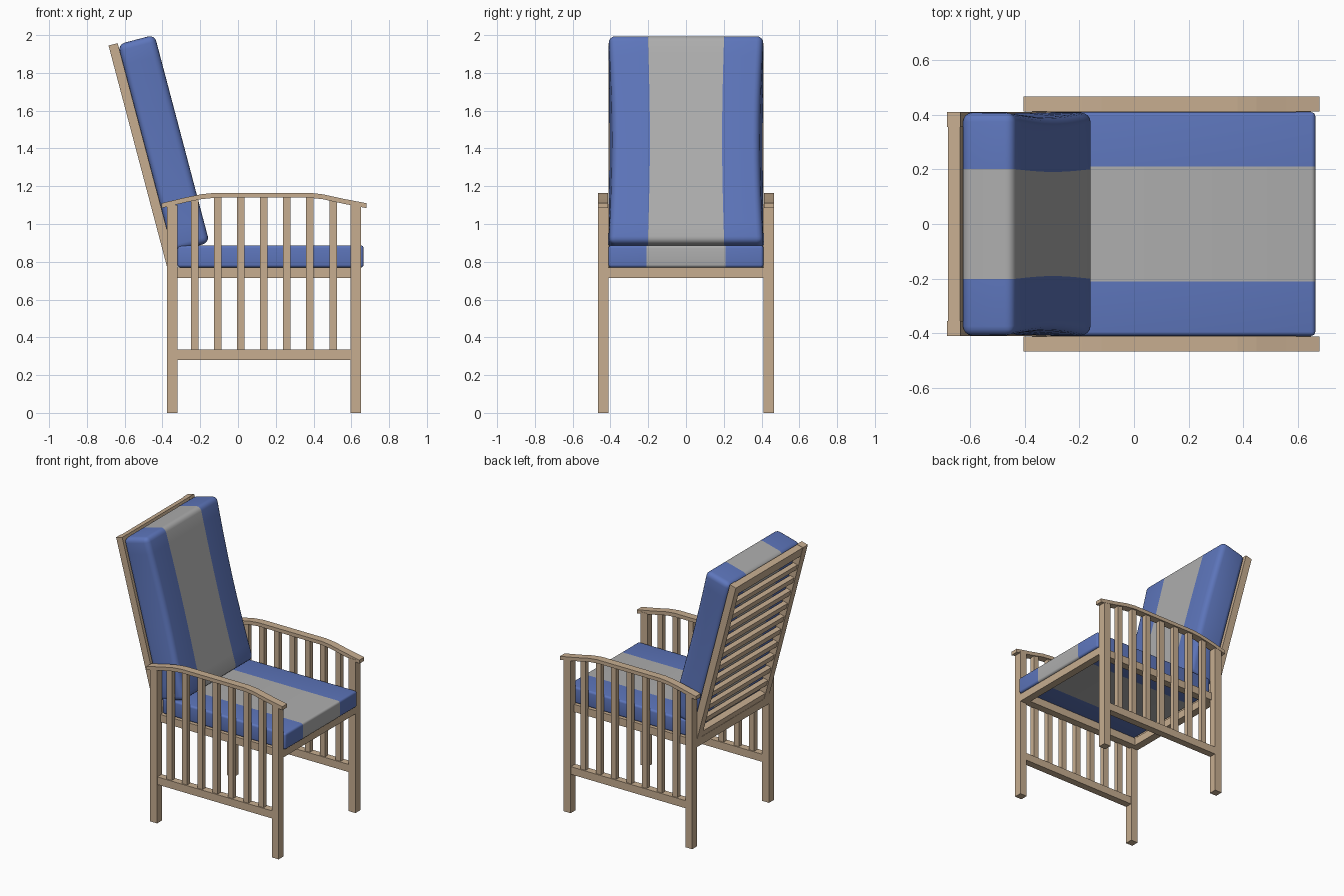
import bpy, bmesh, math
from mathutils import Matrix, Vector

if "Cube" in bpy.data.objects:
    bpy.data.objects.remove(bpy.data.objects["Cube"])


def material(name, rgb):
    m = bpy.data.materials.new(name)
    m.diffuse_color = (*rgb, 1)
    m.use_nodes = True
    m.node_tree.nodes["Principled BSDF"].inputs["Base Color"].default_value = m.diffuse_color
    return m


WOOD = material("wood", (0.57, 0.42, 0.28))
BLUE = material("blue_fabric", (0.11, 0.18, 0.50))
GREY = material("grey_fabric", (0.42, 0.42, 0.42))
# Frame of the reclined back: origin at its lower rear edge
BACK = Matrix.Translation((-0.375, 0, 0.77)) @ Matrix.Rotation(math.radians(-14.8), 4, 'Y')


def finish(name, bm, mats, matrix):
    bmesh.ops.recalc_face_normals(bm, faces=bm.faces)
    me = bpy.data.meshes.new(name)
    bm.to_mesh(me)
    bm.free()
    for m in mats:
        me.materials.append(m)
    ob = bpy.data.objects.new(name, me)
    ob.matrix_world = matrix
    bpy.context.collection.objects.link(ob)
    return ob


def box_mesh(lo, hi):
    bm = bmesh.new()
    bmesh.ops.create_cube(bm, size=1)
    lo, hi = Vector(lo), Vector(hi)
    size, mid = hi - lo, (hi + lo) / 2
    for v in bm.verts:
        v.co = Vector(a * b for a, b in zip(v.co, size)) + mid
    return bm


def box(name, x, y, z, matrix=Matrix()):
    lo, hi = zip(x, y, z)
    return finish(name, box_mesh(lo, hi), [WOOD], matrix)


def both(name, x, y, z, matrix=Matrix()):
    box(name + "_left", x, y, z, matrix)
    box(name + "_right", x, (-y[1], -y[0]), z, matrix)


def cushion(name, lo, hi, stripe, radius, pinch, matrix=Matrix()):
    bm = box_mesh(lo, hi)
    bmesh.ops.bevel(bm, geom=bm.edges[:], offset=radius, segments=4, profile=0.5, affect='EDGES')
    cuts = [((0, s * stripe, 0), (0, 1, 0)) for s in (-1, 1)]
    if pinch:
        cuts += [((0, 0, lo[2] + (hi[2] - lo[2]) * i / 10), (0, 0, 1)) for i in range(1, 10)]
    for co, no in cuts:
        bmesh.ops.bisect_plane(bm, geom=bm.verts[:] + bm.edges[:] + bm.faces[:],
                               plane_co=co, plane_no=no)
    for f in bm.faces:
        f.material_index = int(abs(f.calc_center_median().y) < stripe)
        f.smooth = True
    # Draw the front edges inward around mid height
    for v in bm.verts:
        t = (v.co.z - lo[2]) / (hi[2] - lo[2])
        front = (v.co.x - lo[0]) / (hi[0] - lo[0])
        v.co.y *= 1 - pinch * math.sin(math.pi * t) * front
    ob = finish(name, bm, [BLUE, GREY], matrix)
    bpy.context.view_layer.objects.active = ob
    ob.select_set(True)
    bpy.ops.object.shade_smooth_by_angle(angle=math.radians(40))
    ob.select_set(False)


def arm_top(x):
    pts = [(-0.405, 1.11), (-0.28, 1.14), (-0.19, 1.158), (-0.12, 1.165), (0.38, 1.165),
           (0.45, 1.157), (0.56, 1.133), (0.68, 1.11)]
    for (x0, z0), (x1, z1) in zip(pts, pts[1:]):
        if x0 <= x <= x1:
            return z0 + (z1 - z0) * (x - x0) / (x1 - x0)


# Legs and side rails
both("back_leg", (-0.375, -0.32), (0.41, 0.465), (0, 1.10))
both("front_leg", (0.595, 0.65), (0.41, 0.465), (0, 1.105))
both("lower_side_rail", (-0.32, 0.595), (0.412, 0.463), (0.28, 0.335))
both("seat_side_rail", (-0.375, 0.65), (0.37, 0.425), (0.715, 0.77))

# Side slats, each reaching up into the armrest
for i in range(7):
    x = -0.23 + 0.1222 * i
    both(f"side_slat_{i + 1}", (x - 0.02, x + 0.02), (0.42, 0.455), (0.33, arm_top(x) - 0.015))

# Seat frame cross rails
box("seat_front_rail", (0.595, 0.65), (-0.41, 0.41), (0.715, 0.77))
box("seat_back_rail", (-0.375, -0.32), (-0.41, 0.41), (0.715, 0.77))

# Curved armrests
xs = [-0.405, -0.28, -0.19, -0.12, 0.38, 0.45, 0.56, 0.68]
for side, y0 in (("left", 0.412), ("right", -0.467)):
    bm = bmesh.new()
    outline = [(x, arm_top(x)) for x in xs] + [(x, arm_top(x) - 0.026) for x in reversed(xs)]
    face = bm.faces.new([bm.verts.new((x, y0, z)) for x, z in outline])
    ext = bmesh.ops.extrude_face_region(bm, geom=[face])
    bmesh.ops.translate(bm, vec=(0, 0.055, 0),
                        verts=[g for g in ext["geom"] if isinstance(g, bmesh.types.BMVert)])
    finish("armrest_" + side, bm, [WOOD], Matrix())

# Reclined back frame with horizontal slats
both("back_post", (0, 0.05), (0.355, 0.41), (-0.01, 1.215), BACK)
box("back_top_rail", (0.002, 0.048), (-0.355, 0.355), (1.145, 1.213), BACK)
box("back_bottom_rail", (0.002, 0.048), (-0.355, 0.355), (-0.01, 0.045), BACK)
for i in range(10):
    z = 0.125 + 0.103 * i
    box(f"back_slat_{i + 1}", (0.008, 0.042), (-0.355, 0.355), (z - 0.02, z + 0.02), BACK)

# Striped cushions
cushion("seat_cushion", (-0.32, -0.41, 0.77), (0.665, 0.41, 0.887), 0.21, 0.015, 0)
cushion("back_cushion", (0.05, -0.41, 0.07), (0.25, 0.41, 1.208), 0.202, 0.035, 0.055, BACK)
